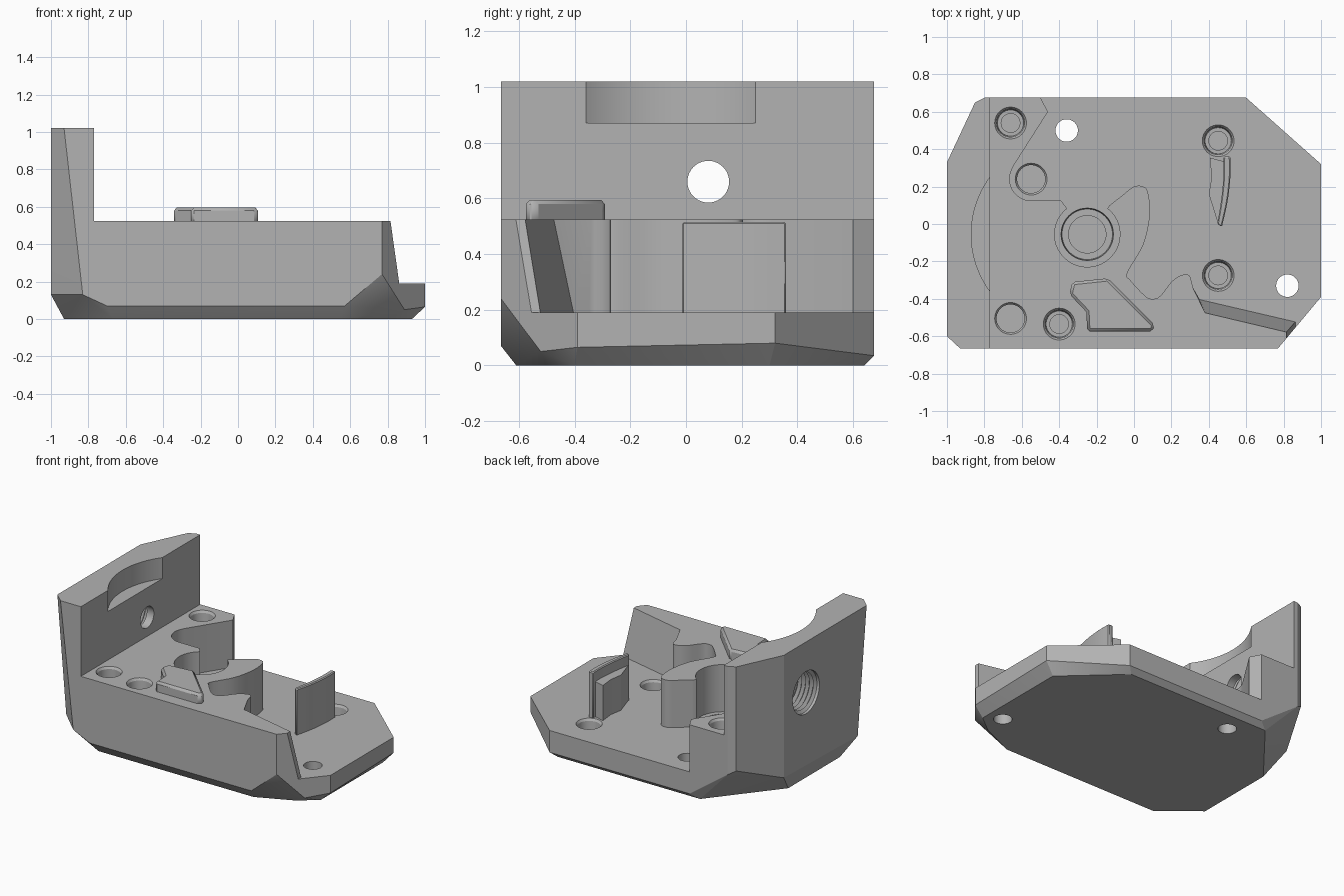
import bpy, bmesh, math
from mathutils import Vector, Matrix

cube = bpy.data.objects.get("Cube")
if cube:
    bpy.data.objects.remove(cube)

grey = bpy.data.materials.new("plain_grey")
grey.use_nodes = True
colour = (0.45, 0.45, 0.45, 1)
grey.diffuse_color = colour
grey.node_tree.nodes["Principled BSDF"].inputs["Base Color"].default_value = colour


def finish(name, bm):
    bmesh.ops.recalc_face_normals(bm, faces=bm.faces)
    mesh = bpy.data.meshes.new(name)
    bm.to_mesh(mesh)
    bm.free()
    mesh.materials.append(grey)
    ob = bpy.data.objects.new(name, mesh)
    bpy.context.collection.objects.link(ob)
    return ob


def loft(name, low, z0, z1, high=None):
    """Prism between two outlines with equal point counts."""
    bm = bmesh.new()
    a = [bm.verts.new((x, y, z0)) for x, y in low]
    b = [bm.verts.new((x, y, z1)) for x, y in (high or low)]
    bm.faces.new(a[::-1])
    bm.faces.new(b)
    for i in range(len(a)):
        j = (i + 1) % len(a)
        bm.faces.new((a[i], a[j], b[j], b[i]))
    return finish(name, bm)


def box(name, x0, x1, y0, y1, z0, z1):
    return loft(name, [(x0, y0), (x1, y0), (x1, y1), (x0, y1)], z0, z1)


def turned(name, profile, matrix, n=40):
    """Closed solid turned from (radius, height) pairs."""
    bm = bmesh.new()
    rings = []
    for r, h in profile:
        rings.append([bm.verts.new(matrix @ Vector((r * math.cos(k * math.tau / n),
                      r * math.sin(k * math.tau / n), h))) for k in range(n)])
    for a, b in zip(rings, rings[1:]):
        for k in range(n):
            j = (k + 1) % n
            bm.faces.new((a[k], a[j], b[j], b[k]))
    bm.faces.new(rings[0][::-1])
    bm.faces.new(rings[-1])
    return finish(name, bm)


def combine(ob, tool, operation):
    """Boolean that is applied at once; the tool is removed."""
    mod = ob.modifiers.new("cut", "BOOLEAN")
    mod.operation, mod.solver, mod.object = operation, "EXACT", tool
    dg = bpy.context.evaluated_depsgraph_get()
    ob.data = bpy.data.meshes.new_from_object(ob.evaluated_get(dg))
    ob.modifiers.clear()
    bpy.data.objects.remove(tool)


def arc(cx, cy, r, a0, a1, n=14):
    angles = [math.radians(a0 + (a1 - a0) * k / n) for k in range(n + 1)]
    return [(cx + r * math.cos(a), cy + r * math.sin(a)) for a in angles]


def spline(pts, n=5):
    """Smooth curve through the points."""
    p = [Vector(q) for q in [pts[0]] + pts + [pts[-1]]]
    out = []
    for a, b, c, d in zip(p, p[1:], p[2:], p[3:]):
        for k in range(n):
            t = k / n
            out.append(tuple(0.5 * (2 * b + (c - a) * t + (2 * a - 5 * b + 4 * c - d) * t * t
                                    + (3 * b - a - 3 * c + d) * t ** 3)))
    return out + [pts[-1]]


def bevel(ob, width):
    mod = ob.modifiers.new("soft_edge", "BEVEL")
    mod.width, mod.segments, mod.limit_method = width, 1, "ANGLE"
    mod.angle_limit = math.radians(50)


# Outer envelope with chamfered corners and underside
floor = [(-.67, -.61), (.55, -.61), (.8, -.5), (.93, -.4), (.93, .3), (.56, .64),
         (-.56, .64), (-.93, .18), (-.93, -.4)]
middle = [(-.7, -.665, .07), (.57, -.665, .07), (.77, -.665, .24), (.89, -.522, .05),
          (1, -.39, .065), (1, .32, .08), (.6, .675, .035), (-.5, .675, .035),
          (-.8, .675, .25), (-.85, .65, .28), (-1, .33, .15), (-1, -.5, .13), (-.83, -.665, .13)]
crown = [(-.93, -.665), (.77, -.665), (1, -.39), (1, .32), (.6, .675),
         (-.8, .675), (-.85, .65), (-1, .33), (-1, -.6)]
bm = bmesh.new()
for p in [(x, y, 0) for x, y in floor] + middle + [(x, y, 1.02) for x, y in crown]:
    bm.verts.new(p)
hull = bmesh.ops.convex_hull(bm, input=bm.verts)
bmesh.ops.delete(bm, geom=[v for v in bm.verts if not v.link_faces], context="VERTS")
bmesh.ops.dissolve_limit(bm, angle_limit=0.01, verts=bm.verts, edges=bm.edges)
body = finish("housing_body", bm)

# Raised block outline: back corner, recess, round pocket, lobe, inlet, front wall
edge = [(-.54, .75), (-.46, .6), (-.645, .31)]
edge += arc(-.55, .24, .115, 155, 270) + [(-.39, .125)]
edge += arc(-.25, -.055, .175, 128, 412, 32)
edge += spline([(-.13, .1), (-.06, .155), (0, .2), (.05, .2), (.075, .165), (.085, .05),
                (.05, -.11), (-.035, -.26), (-.02, -.3), (.06, -.385), (.1, -.4),
                (.14, -.385), (.2, -.31), (.25, -.275), (.295, -.275), (.315, -.34)])
outer = [(-1.2, -.8), (-1.2, .75)]
low = edge + [(.35, -.4), (.865, -.52), (.865, -.8)] + outer
high = edge + [(.38, -.475), (.815, -.578), (.815, -.8)] + outer
keep = box("keep", -1.3, 1.3, -1, 1, -.5, .19)
combine(keep, loft("raised", low, .17, .525, high), "UNION")
combine(keep, box("wall", -1.25, -.77, -.9, .9, -.1, 1.3), "UNION")
combine(body, keep, "INTERSECT")

# Round scoop in the top of the wall
combine(body, turned("scoop", [(.515, .87), (.515, 1.3)],
                     Matrix.Translation((-.355, -.055, 0)), 96), "DIFFERENCE")

# Threaded side port through the wall
thread = [(.15, -.1), (.15, .02)]
for k in range(5):
    thread += [(.13, .035 + k * .03), (.15, .05 + k * .03)]
thread += [(.075, .175), (.075, .4)]
port = Matrix.Translation((-1, .08, .66)) @ Matrix.Rotation(math.pi / 2, 4, "Y")
combine(body, turned("port", thread, port), "DIFFERENCE")

# Screw holes: position, surface height, depth, stepped or plain
for x, y, z, depth, stepped in [(-.66, .54, .525, .3, 1), (-.4, -.535, .525, .3, 1),
                                (-.66, -.505, .525, .3, 0), (-.55, .24, .19, .12, 0),
                                (.45, .445, .19, .12, 1), (.45, -.275, .19, .12, 1)]:
    profile = [(.085, z + .05), (.085, z), (.075, z - .015)]
    if stepped:
        profile += [(.07, z - .08), (.05, z - .08), (.05, z - depth)]
    else:
        profile += [(.075, z - depth)]
    combine(body, turned("screw_hole", profile, Matrix.Translation((x, y, 0))), "DIFFERENCE")

# Through holes and central bearing seat
for x, y in [(-.36, .5), (.82, -.33)]:
    combine(body, turned("through_hole", [(.06, -.1), (.06, .5)],
                         Matrix.Translation((x, y, 0))), "DIFFERENCE")
combine(body, turned("bearing_seat", [(.1, .06), (.1, .13), (.135, .13), (.145, .25)],
                     Matrix.Translation((-.25, -.055, 0))), "DIFFERENCE")

# Raised pad on the front of the block
pad = loft("corner_pad", [(-.345, -.375), (-.33, -.31), (-.14, -.29), (.11, -.54), (.1, -.575),
                          (-.25, -.575), (-.255, -.47)], .5, .595)
bevel(pad, .015)

# Curved upright blade with a lower step on its inner side
rim = spline([(.515, .36), (.515, .25), (.5, .12), (.47, -.015)])
blade = loft("curved_blade", rim + spline([(.445, .0), (.465, .12), (.478, .25), (.478, .36)]),
             .15, .515)
bevel(blade, .006)
step = loft("blade_step", rim[2:-2] + [(.45, .0), (.40, .16), (.415, .25), (.405, .355)], .15, .44)

for ob in (body, pad, blade, step):
    bpy.ops.object.select_all(action="DESELECT")
    ob.select_set(True)
    bpy.context.view_layer.objects.active = ob
    bpy.ops.object.shade_smooth_by_angle(angle=math.radians(25))
